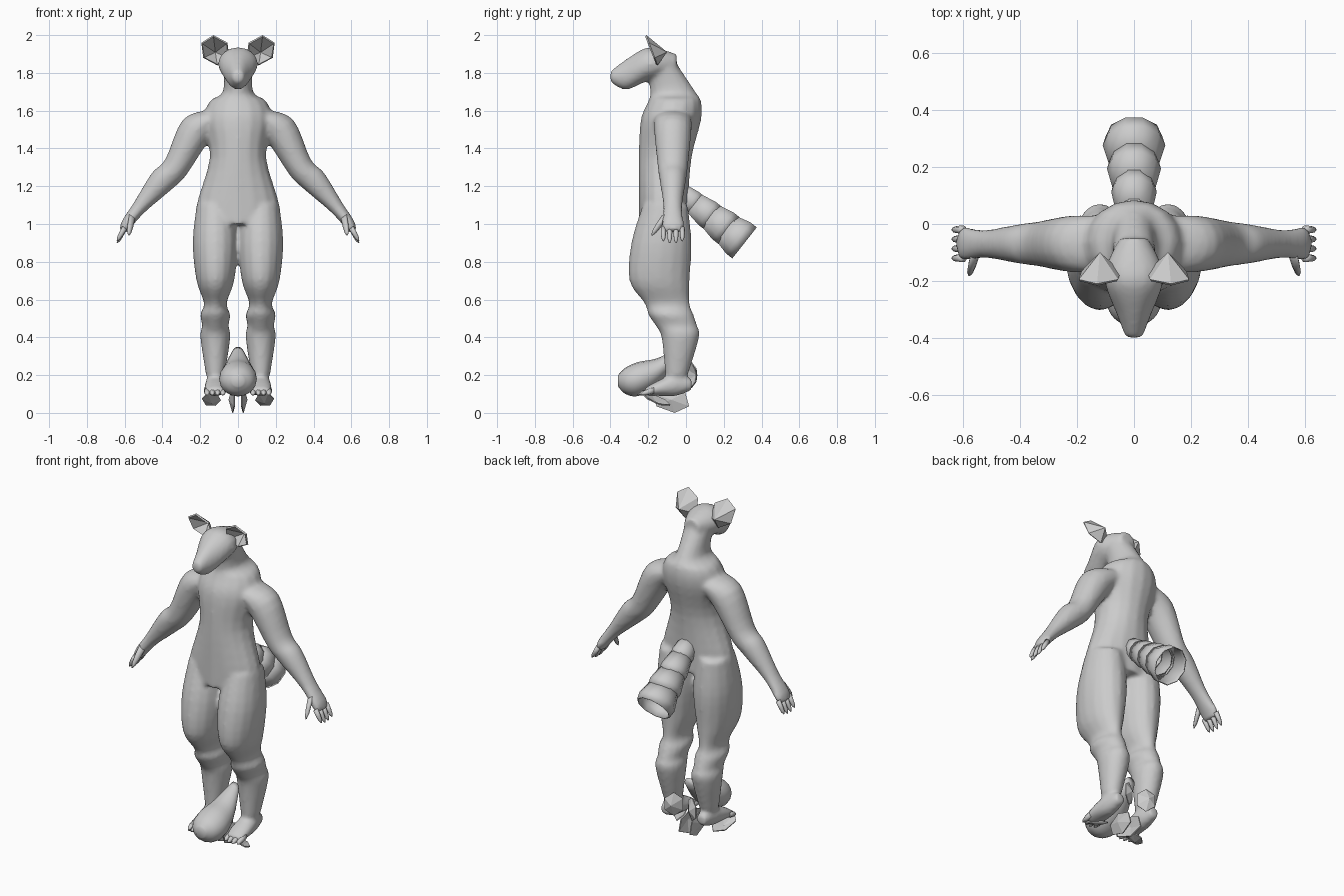
import bpy, bmesh
from math import cos, sin, pi
from mathutils import Vector

old = bpy.data.objects.get("Cube")
if old:
    bpy.data.objects.remove(old)

grey = bpy.data.materials.new("light grey")
grey.use_nodes = True
colour = (.6, .6, .6, 1)
grey.diffuse_color = colour
grey.node_tree.nodes["Principled BSDF"].inputs["Base Color"].default_value = colour

X, Y, Z = Vector((1, 0, 0)), Vector((0, 1, 0)), Vector((0, 0, 1))


def smooth_rows(keys, steps=4):
    """Pass a smooth curve through a few key cross-sections."""
    points = [Vector(key) for key in keys]
    points = [points[0], *points, points[-1]]
    rows = []
    for a, b, c, d in zip(points, points[1:], points[2:], points[3:]):
        for step in range(steps):
            t = step / steps
            bend = (a * 2 - b * 5 + c * 4 - d) * t + (b * 3 - a - c * 3 + d) * t * t
            rows.append(b + (c - a + bend) * t / 2)
    return rows + [points[-1]]


def loft(bm, rows, u, v, sides=16, cap=True):
    """Skin elliptical rings; each row is (centre, half size on u, half size on v)."""
    turns = [2 * pi * i / sides for i in range(sides)]
    rings = []
    for centre, a, b in rows:
        ring = [centre + u * a * cos(turn) + v * b * sin(turn) for turn in turns]
        rings.append([bm.verts.new(point) for point in ring])
    faces = []
    for low, high in zip(rings, rings[1:]):
        for i in range(sides):
            j = (i + 1) % sides
            faces.append(bm.faces.new((low[i], low[j], high[j], high[i])))
    if cap:
        faces += [bm.faces.new(rings[0]), bm.faces.new(rings[-1])]
    bmesh.ops.recalc_face_normals(bm, faces=faces)


def upright(bm, keys, x=0):
    """Stack of sections: height, y centre, half width, half depth."""
    loft(bm, [(Vector((x, y, z)), a, b) for z, y, a, b in smooth_rows(keys)], X, Y)


def lengthwise(bm, keys, x=0):
    """Sections from back to front: y, z centre, half width, half height."""
    loft(bm, [(Vector((x, y, z)), a, b) for y, z, a, b in smooth_rows(keys)], X, Z)


def claw(bm, start, end, radius, u, v):
    """Finger or toe that tapers to a pointed nail."""
    start, end = Vector(start), Vector(end)
    shape = ((0, 1), (.5, .9), (.8, .7), (1, .2))
    loft(bm, [(start.lerp(end, t), radius * r, radius * r) for t, r in shape], u, v, 7)


def finish(name, bm, smooth=True):
    mesh = bpy.data.meshes.new(name)
    bm.to_mesh(mesh)
    bm.free()
    mesh.materials.append(grey)
    for polygon in mesh.polygons:
        polygon.use_smooth = smooth
    obj = bpy.data.objects.new(name, mesh)
    bpy.context.collection.objects.link(obj)
    return obj


def thicken(obj, amount):
    obj.modifiers.new("thickness", 'SOLIDIFY').thickness = amount


def cupped_plates(name, centre, u, v, bulge, thickness=.006):
    """Six-sided plate with a raised middle, mirrored across the body."""
    centre, u, v = Vector(centre), Vector(u), Vector(v)
    bm = bmesh.new()
    turns = [pi * i / 3 for i in range(6)]
    rim = [bm.verts.new(centre + u * cos(turn) + v * sin(turn)) for turn in turns]
    middle = bm.verts.new(centre + Vector(bulge))
    for a, b in zip(rim, rim[1:] + rim[:1]):
        bm.faces.new((a, b, middle))
    bmesh.ops.recalc_face_normals(bm, faces=bm.faces)
    obj = finish(name, bm, smooth=False)
    thicken(obj, thickness)
    obj.modifiers.new("mirror", 'MIRROR')


# Body: torso with neck, head, legs, feet and arms, blended into one skin
torso = [(1, -.12, .2, .13), (1.1, -.12, .22, .13), (1.35, -.11, .15, .14), (1.55, -.08, .18, .16),
         (1.65, -.06, .15, .14), (1.7, -.07, .08, .12), (1.85, -.13, .08, .08)]
head = [(-.05, 1.85, .05, .05), (-.15, 1.85, .1, .08), (-.22, 1.84, .1, .09),
        (-.32, 1.79, .06, .08), (-.4, 1.78, .03, .03)]
leg = [(1.1, -.11, .1, .12), (.9, -.13, .12, .16), (.7, -.14, .1, .16), (.58, -.1, .06, .12),
       (.52, -.08, .08, .12), (.46, -.05, .07, .11), (.4, -.03, .08, .1), (.2, -.05, .05, .06)]
foot = [(.03, .15, .03, .03), (-.05, .15, .05, .06), (-.15, .13, .06, .04), (-.22, .11, .05, .02)]
# Arm sections: x, height, half depth, half thickness
arm = [(.1, 1.57, .1, .06), (.22, 1.5, .1, .09), (.33, 1.3, .08, .07), (.4, 1.23, .07, .07),
       (.52, 1.09, .05, .04), (.59, 1, .06, .03), (.61, .96, .05, .02)]

bm = bmesh.new()
upright(bm, torso)
lengthwise(bm, head)
for side in (1, -1):
    upright(bm, leg, side * .12)
    lengthwise(bm, foot, side * .12)
    rows = [(Vector((side * x, -.07, z)), a, b) for x, z, a, b in smooth_rows(arm)]
    loft(bm, rows, Y, Vector((side * .8, 0, .6)))
body = finish("body", bm)
blend = body.modifiers.new("blend parts", 'REMESH')
blend.mode = 'VOXEL'
blend.voxel_size = .013
blend.use_smooth_shade = True
soften = body.modifiers.new("soften", 'SMOOTH')
soften.factor = .5
soften.iterations = 4

# Fingers, thumbs and toes
for side, label in ((1, "left"), (-1, "right")):
    across = Vector((side * .8, 0, .6))
    fingers, toes = bmesh.new(), bmesh.new()
    for i in range(4):
        outer = i in (0, 3)
        y = -.12 + i / 30
        tip = .91 if outer else .9
        claw(fingers, (side * .6, y, .98), (side * .64, y, tip), .015, Y, across)
        x = .08 + i / 36
        reach = -.24 if outer else -.25
        claw(toes, (side * x, -.17, .12), (side * x, reach, .1), .018, X, Z)
    claw(fingers, (side * .56, -.11, 1.04), (side * .58, -.18, .94), .02, Y, across)
    finish(label + "_fingers", fingers)
    finish(label + "_toes", toes)

cupped_plates("ears", (.12, -.18, 1.92), (.01, -.03, .08), (.08, 0, 0), (0, .08, -.01), .01)

# Tail of overlapping open sleeves that widen toward the end
tail_root, tail_end = Vector((0, -.02, 1.16)), Vector((0, .31, .9))
lift = (tail_end - tail_root).normalized().cross(X)
count = 4
for n in range(count):
    start, end = n / count - .05, (n + 1) / count
    wide = .05 + .06 * end
    sections = ((start, wide * .8, wide * .8), (end - .1, wide, wide), (end, wide * .9, wide))
    bm = bmesh.new()
    loft(bm, [(tail_root.lerp(tail_end, t), a, b) for t, a, b in sections], X, lift, 10, cap=False)
    thicken(finish("tail_sleeve_" + str(n + 1), bm), .006)

# Rounded bulb between the feet, tapering up and back
bm = bmesh.new()
lengthwise(bm, [(-.36, .17, .03, .03), (-.32, .17, .08, .07), (-.25, .18, .1, .09),
                (-.15, .22, .08, .07), (-.03, .32, .03, .03)])
finish("bulb", bm)

# Loose curved plates around the bulb and heels
cupped_plates("back_plates", (.06, .03, .2), (0, 0, .07), (.05, .03, 0), (0, .03, 0))
cupped_plates("inner_floor_plates", (.03, -.08, .07), (0, -.02, .07), (.01, .1, 0), (.02, 0, 0))
cupped_plates("outer_floor_plates", (.14, -.16, .07), (.03, .03, -.03), (.04, -.07, .02), (0, 0, -.02))
